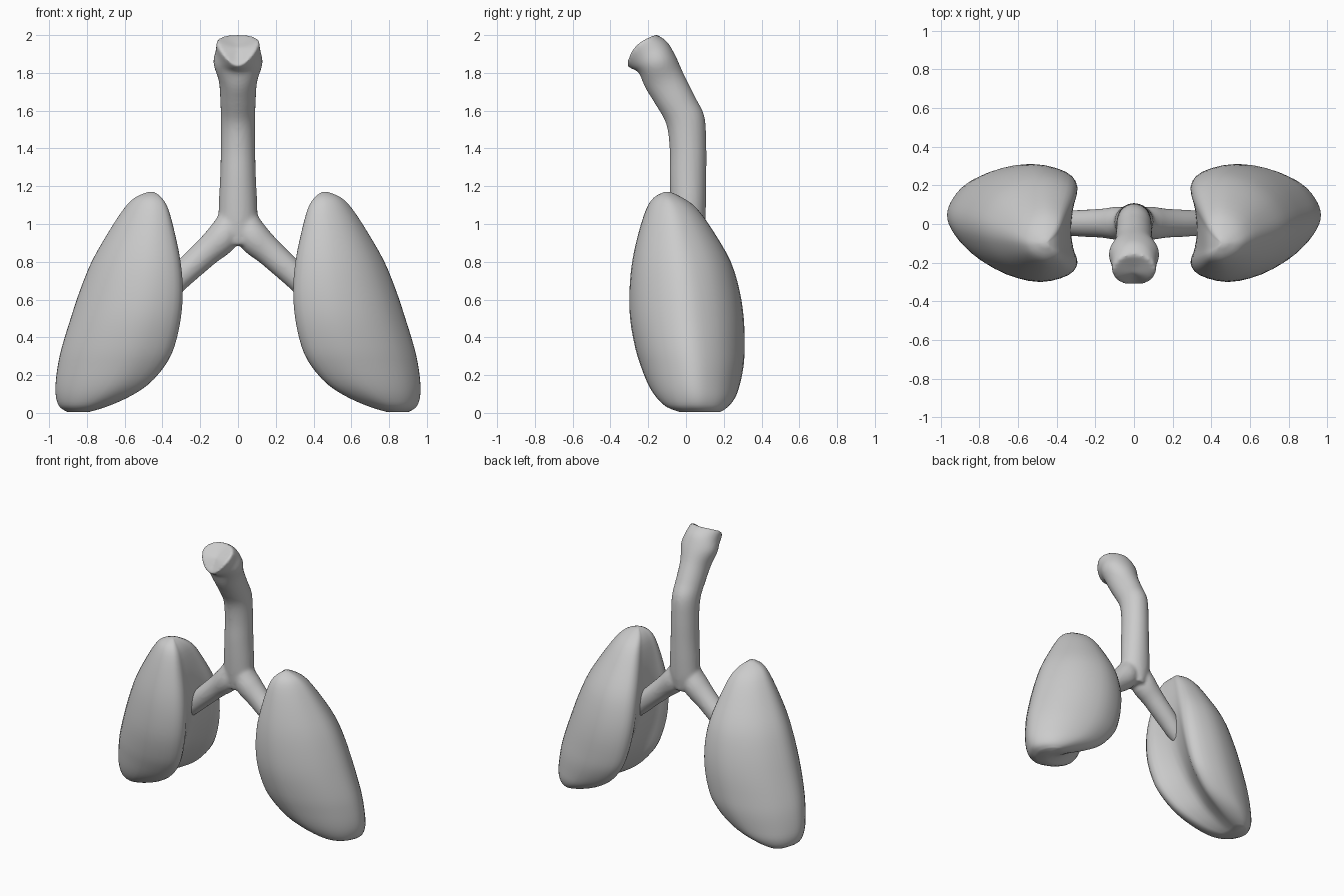
import bpy, bmesh, math
from mathutils import Vector

if "Cube" in bpy.data.objects:
    bpy.data.objects.remove(bpy.data.objects["Cube"])


def spline(rows, n, closed=False):
    """Catmull-Rom resampling of equal-length tuples."""
    out, m = [], len(rows)
    for i in range(m if closed else m - 1):
        if closed:
            p = [rows[(i + k) % m] for k in (-1, 0, 1, 2)]
        else:
            p = [rows[min(max(i + k, 0), m - 1)] for k in (-1, 0, 1, 2)]
        for s in range(n):
            t = s / n
            out.append(tuple(
                0.5 * (2 * b + (c - a) * t + (2 * a - 5 * b + 4 * c - d) * t * t
                       + (3 * b - a - 3 * c + d) * t ** 3)
                for a, b, c, d in zip(*p)))
    if not closed:
        out.append(tuple(rows[-1]))
    return out


def loft(rings, base=0):
    """Vertices and faces of a capped tube through rings."""
    n = len(rings[0])
    verts = [v for r in rings for v in r]
    faces = [[base + j * n + i, base + j * n + (i + 1) % n,
              base + (j + 1) * n + (i + 1) % n, base + (j + 1) * n + i]
             for j in range(len(rings) - 1) for i in range(n)]
    for r, flip in ((0, True), (len(rings) - 1, False)):
        c = sum((Vector(v) for v in rings[r]), Vector()) / n
        verts.append(tuple(c))
        k = base + len(verts) - 1
        for i in range(n):
            f = [base + r * n + i, base + r * n + (i + 1) % n, k]
            faces.append(f[::-1] if flip else f)
    return verts, faces


def make(name, verts, faces):
    """Smooth-shaded object with outward normals."""
    me = bpy.data.meshes.new(name)
    me.from_pydata(verts, [], faces)
    bm = bmesh.new()
    bm.from_mesh(me)
    bmesh.ops.recalc_face_normals(bm, faces=bm.faces)
    bm.to_mesh(me)
    bm.free()
    ob = bpy.data.objects.new(name, me)
    bpy.context.collection.objects.link(ob)
    for p in me.polygons:
        p.use_smooth = True
    return ob


# Lungs: levels are z, inner x, outer x, front y, back y, depth of inner hollow
levels = [
    (0.004, .79, .90, -.03, .18, .10), (0.03, .70, .943, -.10, .22, .17),
    (0.08, .58, .963, -.155, .26, .22), (0.15, .468, .966, -.20, .285, .23),
    (0.25, .378, .954, -.24, .305, .22), (0.35, .328, .932, -.27, .31, .19),
    (0.50, .294, .886, -.296, .306, .15), (0.65, .284, .836, -.299, .283, .11),
    (0.80, .297, .775, -.285, .237, .06), (0.95, .33, .69, -.252, .152, .03),
    (1.08, .367, .605, -.21, .06, .02), (1.14, .404, .545, -.17, -.02, .02),
    (1.17, .445, .475, -.115, -.085, .02)]
half = [(.015, .66), (.10, .88), (.35, 1.0), (.62, .88), (.83, .62), (.96, .28)]
levels = spline(levels, 3)
for name, side in (("left_lung", -1), ("right_lung", 1)):
    rings = []
    for z, x0, x1, y0, y1, hollow in levels:
        sec = ([(hollow, 0), (.5 * hollow + .01, -.38)] + [(u, -v) for u, v in half]
               + [(1, 0)] + half[::-1] + [(.5 * hollow + .01, .38)])
        rings.append([(side * (x0 + u * (x1 - x0)),
                       (y0 + y1) / 2 + v * (y1 - y0) / 2, z)
                      for u, v in spline(sec, 3, True)])
    make(name, *loft(rings))

# Windpipe: front y, front z, back y, back z, half width, narrowing of the front
pipe = [
    (-.06, .89, .085, .89, .05, 0), (-.075, .98, .10, .98, .10, 0),
    (-.083, 1.1, .106, 1.1, .102, 0), (-.087, 1.25, .108, 1.25, .095, 0),
    (-.087, 1.40, .108, 1.42, .091, 0), (-.105, 1.53, .098, 1.57, .091, 0),
    (-.16, 1.63, .05, 1.67, .094, 0), (-.215, 1.72, -.01, 1.79, .102, .05),
    (-.25, 1.80, -.055, 1.89, .131, .12), (-.285, 1.82, -.10, 1.965, .118, .35),
    (-.314, 1.835, -.158, 2.005, .11, .65)]
N = 32
rings = []
for fy, fz, by, bz, w, tri in spline(pipe, 4):
    ring = []
    for i in range(N):
        a = 2 * math.pi * i / N
        c, s = math.cos(a), math.sin(a)
        t = (1 - s) / 2
        bulge = .035 * tri * c * c / .65
        x = w * c * (1 + tri * (.53 * s - .03))
        ring.append((x, by + (fy - by) * t - bulge, bz + (fz - bz) * t + .6 * bulge))
    rings.append(ring)
verts, faces = loft(rings)

# Two bronchi: x, z, radius
branch = [(.035, 1.05, .06), (.075, .94, .086), (.17, .848, .075),
          (.30, .727, .068), (.37, .65, .058), (.43, .57, .03)]
for side in (-1, 1):
    pts = spline(branch, 4)
    rings = []
    for j, (x, z, r) in enumerate(pts):
        a, b = pts[max(j - 1, 0)], pts[min(j + 1, len(pts) - 1)]
        d = Vector((b[0] - a[0], 0, b[1] - a[1])).normalized()
        rings.append([(side * (x + r * math.cos(t) * d.z),
                       .004 + side * r * math.sin(t),
                       z - r * math.cos(t) * d.x)
                      for t in (2 * math.pi * i / N for i in range(N))])
    v, f = loft(rings, len(verts))
    verts += v
    faces += f
airway = make("windpipe_and_bronchi", verts, faces)

# Fuse the tubes and soften the junction
m = airway.modifiers.new("fuse", 'REMESH')
m.mode = 'VOXEL'
m.voxel_size = .011
m.use_smooth_shade = True
m = airway.modifiers.new("soften", 'SMOOTH')
m.factor = .5
m.iterations = 8
